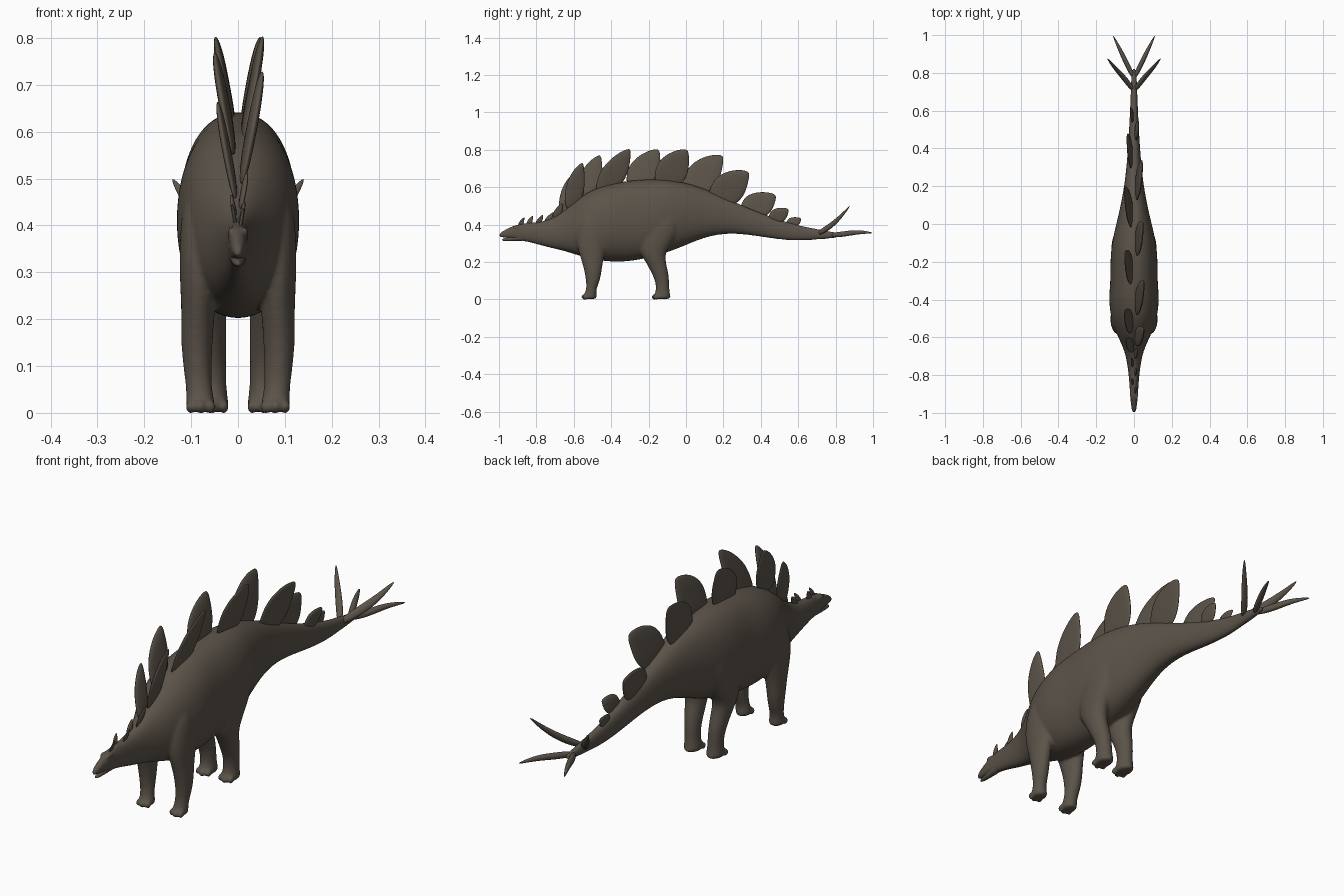
import bpy
import bmesh
from math import cos, sin, tau, copysign

cube = bpy.data.objects.get("Cube")
if cube:
    bpy.data.objects.remove(cube, do_unlink=True)

hide = bpy.data.materials.new("dark_brown_hide")
hide.use_nodes = True
hide.diffuse_color = (0.105, 0.087, 0.067, 1)
bsdf = next(n for n in hide.node_tree.nodes if n.type == "BSDF_PRINCIPLED")
bsdf.inputs["Base Color"].default_value = hide.diffuse_color
bsdf.inputs["Roughness"].default_value = 0.8


def bridge(bm, rings):
    """Skin a list of closed point rings and cap both ends."""
    loops = [[bm.verts.new(p) for p in ring] for ring in rings]
    n = len(loops[0])
    for a, b in zip(loops, loops[1:]):
        for i in range(n):
            j = (i + 1) % n
            bm.faces.new((a[i], a[j], b[j], b[i]))
    bm.faces.new(loops[0])
    bm.faces.new(loops[-1])


def oval(x, y, z, rx, r, upright, n=16, power=1):
    """Oval ring, standing across y or lying flat; low power is fuller."""
    ring = []
    for i in range(n):
        c, s = (copysign(abs(t) ** power, t)
                for t in (cos(tau * i / n), sin(tau * i / n)))
        ring.append((x + rx * c, y, z + r * s) if upright
                    else (x + rx * c, y + r * s, z))
    return ring


def finish(bm, name, levels):
    bmesh.ops.recalc_face_normals(bm, faces=bm.faces[:])
    for f in bm.faces:
        f.smooth = True
    mesh = bpy.data.meshes.new(name)
    bm.to_mesh(mesh)
    bm.free()
    mesh.materials.append(hide)
    obj = bpy.data.objects.new(name, mesh)
    bpy.context.collection.objects.link(obj)
    sub = obj.modifiers.new("smooth_form", "SUBSURF")
    sub.levels = sub.render_levels = levels
    return obj


def ball(bm, x, y, z, sx, sy, sz):
    made = bmesh.ops.create_uvsphere(bm, u_segments=10, v_segments=8, radius=1)
    for v in made["verts"]:
        v.co = (x + v.co.x * sx, y + v.co.y * sy, z + v.co.z * sz)


# Torso, neck, skull and tail: y, underside, top, half width
TORSO = [
    (-1.0, .33, .352, .008), (-.98, .331, .366, .013), (-.94, .326, .387, .018),
    (-.9, .316, .402, .021), (-.85, .308, .41, .024), (-.8, .296, .412, .028),
    (-.73, .276, .425, .037), (-.66, .262, .465, .053), (-.58, .236, .535, .094),
    (-.5, .212, .59, .122), (-.4, .2, .62, .135), (-.3, .202, .636, .124),
    (-.2, .222, .643, .126), (-.1, .25, .642, .118), (0, .29, .624, .094),
    (.1, .332, .592, .07), (.2, .352, .548, .052), (.3, .35, .503, .04),
    (.4, .335, .462, .032), (.5, .32, .426, .026), (.6, .312, .396, .021),
    (.7, .32, .377, .017), (.78, .325, .362, .015), (.83, .335, .352, .008),
]
# Legs from sole to hip: z, y, x, half width, half length
FRONT_LEG = [
    (0, -.513, .08, .031, .037), (.02, -.513, .08, .031, .035),
    (.05, -.507, .083, .027, .025), (.1, -.497, .087, .03, .037),
    (.16, -.497, .088, .034, .047), (.22, -.502, .085, .035, .06),
    (.3, -.505, .082, .043, .084), (.4, -.5, .08, .044, .078),
    (.48, -.49, .078, .032, .045),
]
REAR_LEG = [
    (0, -.128, .054, .035, .049), (.02, -.128, .054, .034, .044),
    (.05, -.124, .055, .03, .034), (.1, -.127, .057, .031, .037),
    (.15, -.142, .06, .035, .046), (.2, -.162, .064, .039, .053),
    (.25, -.18, .069, .043, .067), (.33, -.155, .074, .046, .1),
    (.43, -.125, .076, .045, .11), (.52, -.115, .07, .03, .08),
]

bm = bmesh.new()
bridge(bm, [oval(0, y, (lo + hi) / 2, w * 1.02, (hi - lo) / 2 * 1.02, True, power=.92)
            for y, lo, hi, w in TORSO])
for side in (1, -1):
    for leg in (FRONT_LEG, REAR_LEG):
        bridge(bm, [oval(side * x, y, z, w * 1.03, d * 1.03, False)
                    for z, y, x, w, d in leg])
        # Three blunt toes on each foot
        _, y, x, w, d = leg[0]
        for k in (-1, 0, 1):
            ball(bm, side * x + k * w * .68, y - d * (.85 - .2 * abs(k)), .013,
                 .013, .017, .015)
    # Brow ridges
    ball(bm, side * .016, -.905, .388, .008, .024, .009)
body = finish(bm, "body_and_legs", 2)
merge = body.modifiers.new("merge_parts", "REMESH")
merge.mode = "VOXEL"
merge.voxel_size = .006
merge.use_smooth_shade = True
soften = body.modifiers.new("soften_joins", "SMOOTH")
soften.factor = .5
soften.iterations = 8

# Lower jaw, leaving a narrow mouth opening at the tip
bm = bmesh.new()
bridge(bm, [oval(0, y, z, w, h, True, 12) for y, z, w, h in (
    (-.984, .318, .005, .005), (-.965, .32, .01, .009),
    (-.93, .324, .015, .013), (-.88, .33, .018, .018), (-.83, .335, .018, .02))])
finish(bm, "lower_jaw", 2)

# Tail spikes, two pairs with a gentle curve: x, y, z, radius
UPPER_SPIKE = [(0, .7, .35, .014), (.045, .765, .385, .02),
               (.098, .825, .437, .016), (.142, .878, .502, .004)]
REAR_SPIKE = [(0, .77, .343, .013), (.035, .84, .348, .016),
              (.072, .92, .362, .013), (.112, 1.0, .355, .003)]
for label, side in (("left", 1), ("right", -1)):
    for kind, path in (("upper", UPPER_SPIKE), ("rear", REAR_SPIKE)):
        bm = bmesh.new()
        bridge(bm, [oval(side * x, y, z, r, r, True, 10) for x, y, z, r in path])
        finish(bm, f"{label}_{kind}_tail_spike", 2)

# Leaf outline shared by all plates: along the back, up towards the tip
LEAF = [(-.32, -.25), (-.46, .1), (-.53, .4), (-.48, .67), (-.29, .91), (-.02, 1.03),
        (.13, 1.01), (.24, .77), (.37, .45), (.44, .1), (.34, -.25)]
# Plates from neck to tail: base y, base z, tip y, tip z, width
PLATES = [
    (-.885, .395, -.868, .438, .035), (-.84, .4, -.823, .446, .038),
    (-.79, .405, -.768, .452, .043), (-.74, .418, -.713, .465, .05),
    (-.69, .45, -.665, .512, .06), (-.645, .49, -.612, .665, .09),
    (-.6, .53, -.562, .73, .12),
    (-.52, .59, -.472, .77, .15), (-.41, .61, -.315, .805, .185),
    (-.24, .635, -.165, .805, .2), (-.09, .638, -.01, .805, .2),
    (.06, .6, .18, .775, .205), (.2, .545, .32, .69, .195),
    (.36, .473, .465, .567, .17), (.48, .43, .54, .487, .095),
    (.565, .403, .61, .436, .07),
]


def plate(index, by, bz, ty, tz, width):
    """Lens-shaped plate leaning outwards, on alternating sides."""
    side = -1 if index % 2 else 1
    slope = max(-.42, min(.4, -.9 * (by + .2)))
    thick = min(.011, width * .1)
    rings = []
    for size, depth in ((.45, 1), (.85, .65), (1, 0), (.85, -.65), (.45, -1)):
        ring = []
        for u, v in LEAF:
            u, v = u * size, .4 + (v - .4) * size
            rise = v * (tz - bz)
            x = side * (min(.016, width * .12) + .19 * rise) + thick * depth
            ring.append((x, by + u * width + v * (ty - by),
                         bz + u * width * slope + rise))
        rings.append(ring)
    bm = bmesh.new()
    bridge(bm, rings)
    finish(bm, f"back_plate_{index + 1}", 2)


for index, spec in enumerate(PLATES):
    plate(index, *spec)
